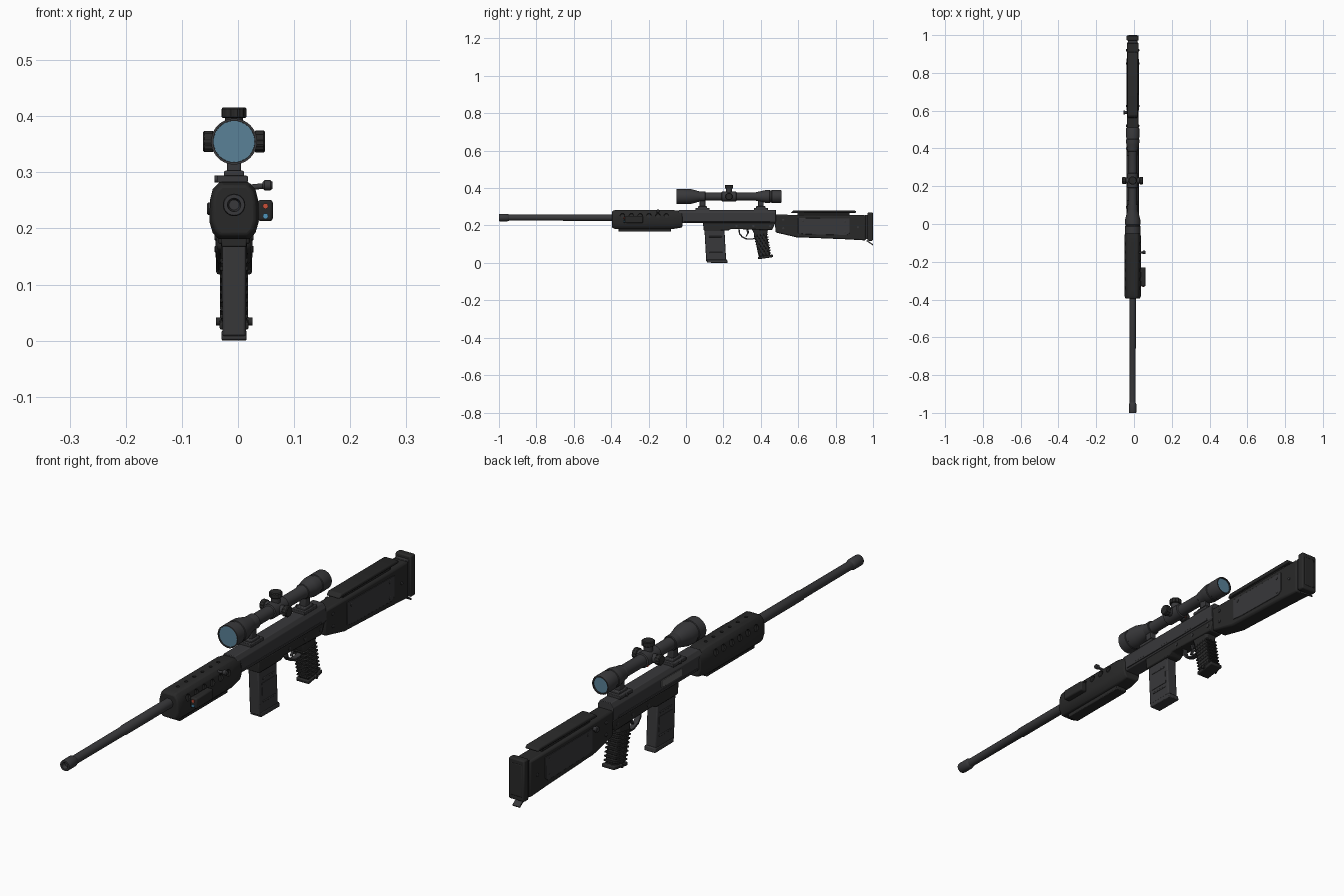
import bpy, bmesh, math
from mathutils import Vector, Matrix

if "Cube" in bpy.data.objects:
    bpy.data.objects.remove(bpy.data.objects["Cube"])

CX = -0.007  # centre line of the rifle


def mat(name, c):
    m = bpy.data.materials.new(name)
    m.diffuse_color = (*c, 1)
    m.use_nodes = True
    m.node_tree.nodes["Principled BSDF"].inputs["Base Color"].default_value = m.diffuse_color
    return m


BLACK = mat("black_polymer", (0.022, 0.022, 0.022))
STEEL = mat("dark_steel", (0.04, 0.04, 0.043))
GREY = mat("bare_steel", (0.13, 0.13, 0.13))
BLUE = mat("lens_blue", (0.1, 0.22, 0.31))
RED = mat("red_button", (0.6, 0.08, 0.04))
CYAN = mat("blue_button", (0.08, 0.3, 0.5))


def finish(name, bm, m, bevel=0, segs=2):
    bmesh.ops.recalc_face_normals(bm, faces=bm.faces)
    me = bpy.data.meshes.new(name)
    bm.to_mesh(me)
    bm.free()
    me.materials.append(m)
    o = bpy.data.objects.new(name, me)
    bpy.context.collection.objects.link(o)
    if bevel:
        b = o.modifiers.new("bevel", 'BEVEL')
        b.width, b.segments, b.limit_method = bevel, segs, 'ANGLE'
    return o


def loft_into(bm, rings):
    vs = [[bm.verts.new(p) for p in r] for r in rings]
    n = len(vs[0])
    for a, b in zip(vs, vs[1:]):
        for i in range(n):
            bm.faces.new((a[i], a[(i + 1) % n], b[(i + 1) % n], b[i]))
    bm.faces.new(vs[0])
    bm.faces.new(vs[-1])


def loft(name, rings, m=BLACK, bevel=0, segs=2):
    bm = bmesh.new()
    loft_into(bm, rings)
    return finish(name, bm, m, bevel, segs)


def side_profile(name, pts, hw, m=BLACK, bevel=0.004, x=CX):
    return loft(name, [[(x + s * hw, y, z) for y, z in pts] for s in (-1, 1)], m, bevel)


def box(name, c, size, m=BLACK, bevel=0.003, rot=0):
    bm = bmesh.new()
    bmesh.ops.create_cube(bm, size=1, matrix=Matrix.Translation(c) @ Matrix.Rotation(rot, 4, 'X')
                          @ Matrix.Diagonal((*size, 1)))
    return finish(name, bm, m, bevel)


def turned_rings(base, axis, prof, n=32, flute=False):
    q = Vector(axis).to_track_quat('Z', 'Y')
    rings = []
    for t, r in prof:
        ring = []
        for i in range(n):
            k = r * (0.93 if flute and i % 4 < 2 else 1)
            a = 2 * math.pi * i / n
            ring.append(Vector(base) + q @ Vector((k * math.cos(a), k * math.sin(a), t)))
        rings.append(ring)
    return rings


def turned(name, base, axis, prof, m=STEEL, n=32, flute=False):
    return loft(name, turned_rings(base, axis, prof, n, flute), m)


Y = (0, 1, 0)
# Barrel with muzzle device
turned("barrel", (CX, 0, 0.242), Y, [(-0.955, .0155), (-0.66, .016), (-0.655, .018), (-0.38, .018)])
turned("muzzle", (CX, 0, 0.242), Y, [(-0.985, .009), (-1.0, .012), (-1.0, .0185), (-0.995, .02), (-0.955, .02),
                                    (-0.95, .018), (-0.945, .0155)])

# Handguard with vents
half = [(.026, .283), (.038, .27), (.043, .25), (.044, .212), (.038, .192), (.028, .181)]


def guard_ring(y, k):
    pts = half + [(-x, z) for x, z in reversed(half)]
    return [(CX + x * k, y, .234 + (z - .234) * k) for x, z in pts]


guard = loft("handguard", [guard_ring(-.395, .86), guard_ring(-.38, 1), guard_ring(-.07, 1), guard_ring(-.02, .84)],
             BLACK, 0.004)
bm = bmesh.new()
for y in (-.34, -.292, -.245, -.198, -.15, -.105):
    for s in (-1, 1):
        ax = Vector((s * .92, 0, .39))
        p = Vector((CX + s * .043, y, .254)) - ax * .009
        loft_into(bm, turned_rings(p, ax, [(0, .012), (.03, .012)], 20))
    loft_into(bm, turned_rings((CX, y, .276), (0, 0, 1), [(0, .006), (.02, .006)], 16))
cutter = finish("vent_cutter", bm, BLACK)
cutter.hide_render = True
cutter.hide_set(True)
b = guard.modifiers.new("vents", 'BOOLEAN')
b.object = cutter
box("lower_guard_rail", (CX, -.22, .176), (.045, .28, .018))

# Side control box with two buttons
box("control_box", (.0485, -.28, .232), (.027, .1, .038), BLACK, .005)
for nm, z, m in (("red_button", .24, RED), ("blue_button", .222, CYAN)):
    turned(nm, (.049, -.328, z), (0, -1, 0), [(0, .005), (.005, .005)], m, 16)

# Cocking handle
turned("handle_arm", (.018, -.15, .273), (1, 0, .1), [(0, .005), (.03, .005)], STEEL, 16)
turned("handle_knob", (.044, -.15, .277), (1, 0, 0), [(0, .006), (.003, .009), (.014, .009), (.0175, .006)], STEEL, 20)

# Receiver
sec = [(.022, .284), (.032, .268), (.032, .222), (.027, .214), (-.027, .214), (-.032, .222), (-.032, .268), (-.022, .284)]
loft("receiver", [[(CX + x, y, z) for x, z in sec] for y in (-.04, .48)], STEEL, .002)
side_profile("lower_receiver", [(.09, .216), (.095, .172), (.225, .172), (.24, .182), (.46, .175), (.478, .216)], .028)
box("ejection_port", (CX - .032, .14, .25), (.004, .12, .026), GREY, .001)
for s in (-1, 1):
    box("receiver_side_rib", (CX + s * .032, .22, .224), (.004, .46, .008), STEEL, .001)
    for y in (.27, .36, .45):
        turned("receiver_pin", (CX + s * .026, y, .198), (s, 0, 0), [(0, .006), (.004, .006)], STEEL, 16)

# Scope body and lenses
SZ = .355
turned("scope_body", (CX, 0, SZ), Y, [(-.044, .037), (-.05, .037), (-.05, .041), (-.012, .041), (-.01, .039), (-.004, .039),
       (-.002, .041), (.025, .04), (.085, .024), (.1, .022), (.19, .022), (.192, .027), (.268, .027), (.27, .022),
       (.37, .022), (.42, .033), (.43, .035), (.447, .035), (.449, .033), (.457, .033), (.459, .035), (.505, .035),
       (.51, .033), (.51, .029), (.502, .029)], STEEL, 40)
turned("front_lens", (CX, -.047, SZ), Y, [(0, .0368), (.004, .0368)], BLUE, 40)
turned("rear_lens", (CX, .501, SZ), Y, [(0, .0288), (.004, .0288)], BLUE, 40)

# Scope turrets
for nm, ax, end, r in (("top", (0, 0, 1), .061, .0225), ("left", (-1, 0, 0), .0555, .019), ("right", (1, 0, 0), .0555, .02)):
    base = (CX, .23, SZ)
    turned(nm + "_turret_stem", base, ax, [(.015, .016), (end - .012, .016)], STEEL)
    turned(nm + "_turret_knob", base, ax, [(end - .019, r * .9), (end - .017, r), (end - .003, r), (end, r * .88)],
           BLACK, 48, True)
turned("turret_mark", (CX - .018, .262, SZ - .014), (-.8, 0, -.6), [(0, .005), (.006, .005)], RED, 12)

# Scope mounts
for y in (.088, .4):
    box("mount_base", (CX - .003, y, .288), (.055, .075, .012), STEEL, .002)
    box("mount_foot", (CX, y, .297), (.036, .05, .012), STEEL, .003)
    box("mount_post", (CX, y, .318), (.025, .03, .04), STEEL, .003)
    turned("mount_ring", (CX, y, SZ), Y, [(-.016, .025), (-.014, .027), (.014, .027), (.016, .025)], STEEL)
    turned("mount_screw", (CX - .035, y, .288), (1, 0, 0), [(0, .006), (.008, .006)], STEEL, 12)

# Magazine
side_profile("magazine", [(.098, .19), (.108, .008), (.215, .008), (.205, .19)], .021, STEEL)
side_profile("magazine_base", [(.112, .018), (.113, .001), (.222, .0), (.22, .018)], .0225, STEEL, .003)
for z in (.14, .055):
    box("magazine_rib", (CX, .159 + (.1 - z) * .055, z), (.046, .07, .006), STEEL, .002)
for s in (-1, 1):
    side_profile("magazine_panel", [(.118, .125), (.122, .07), (.2, .07), (.196, .125)], .001, STEEL, 0, CX + s * .0215)

# Pistol grip with finger ribs and cap
side_profile("grip", [(.35, .185), (.362, .16), (.39, .03), (.452, .038), (.432, .15), (.44, .185)], .023, BLACK, .008)
for i in range(8):
    t = i / 7
    box("grip_rib", (CX, .4 + .021 * t, .148 - .1 * t), (.05, .076 - .006 * t, .0065), BLACK, .002, .15)
box("grip_cap", (CX, .425, .032), (.052, .082, .014), BLACK, .004, .15)
for s in (-1, 1):
    turned("grip_cap_pin", (CX + s * .022, .425, .034), (s, 0, 0), [(0, .007), (.0105, .007)], BLACK, 12)

# Trigger guard and trigger
arc = [(.28, .18), (.283, .155), (.298, .136), (.325, .124), (.355, .124), (.375, .132)]
inner = [(.287, .18), (.29, .158), (.303, .142), (.327, .131), (.355, .131), (.372, .138)]
side_profile("trigger_guard", arc + inner[::-1], .01, STEEL, .001)
side_profile("trigger", [(.322, .18), (.327, .16), (.318, .142), (.324, .141), (.336, .16), (.335, .18)], .005, STEEL, .001)

# Stock with side panels
side_profile("stock", [(.475, .258), (.478, .163), (.59, .137), (.62, .136), (.86, .126), (.962, .12), (.962, .255), (.6, .257)],
             .031, BLACK, .007)
for s in (-1, 1):
    side_profile("stock_panel", [(.6, .24), (.6, .158), (.64, .153), (.86, .148), (.875, .16), (.875, .237)],
                 .002, STEEL, .0015, CX + s * .031)
    for y, z in ((.52, .23), (.52, .185), (.625, .225), (.85, .222), (.85, .163), (.92, .19)):
        turned("stock_bolt", (CX + s * .03, y, z), (s, 0, 0), [(0, .006), (.004, .006), (.005, .004)], STEEL, 12)
turned("stock_button", (CX - .03, .59, .235), (-1, 0, 0), [(0, .008), (.01, .008), (.01, .011), (.016, .011), (.018, .009)])

# Cheek rest
box("cheek_riser", (CX, .735, .263), (.036, .28, .02), BLACK, .002)
side_profile("cheek_rest", [(.56, .267), (.575, .281), (.9, .281), (.91, .276), (.91, .268)], .027, BLACK, .004)

# Butt plate, pad and fold-out foot
box("butt_neck", (CX, .966, .192), (.05, .02, .13), STEEL, .002)
box("butt_pad", (CX, .985, .194), (.064, .028, .152), BLACK, .005)
box("butt_pad_insert", (CX, .994, .194), (.046, .012, .12), BLACK, .003)
box("butt_foot", (CX, .983, .108), (.03, .042, .006), STEEL, .001, -.6)

# Smooth shading with sharp edges kept
bpy.ops.object.select_all(action='DESELECT')
for o in bpy.context.view_layer.objects:
    if o is not cutter:
        o.select_set(True)
        bpy.context.view_layer.objects.active = o
bpy.ops.object.shade_smooth_by_angle(angle=math.radians(32))
